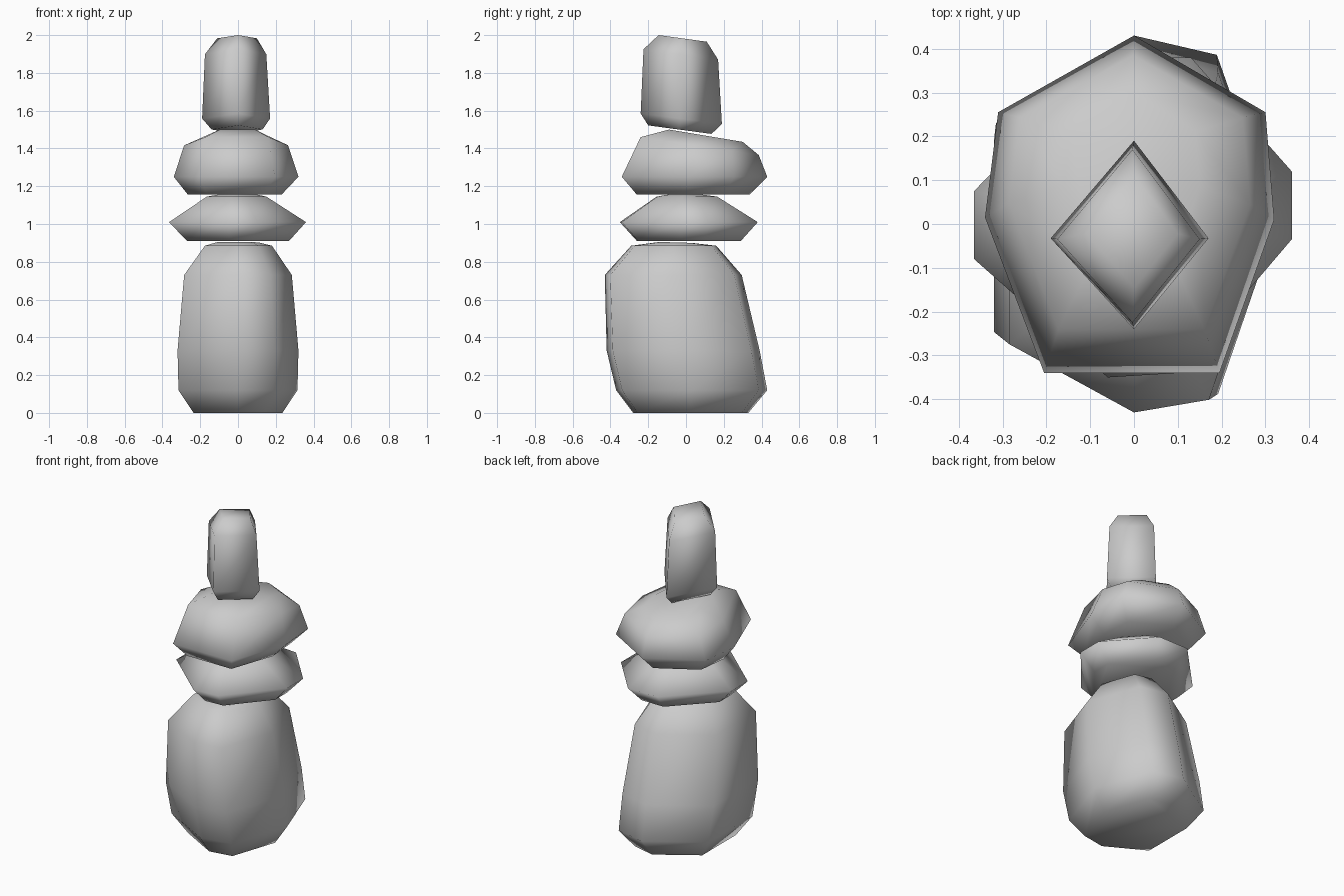
import bpy, bmesh


def stone(name, outline, rings):
    """Loft an outline through rings (x0, x1, y0, y1, z_front, z_back), capping both ends."""
    xs, ys = [p[0] for p in outline], [p[1] for p in outline]
    unit = [((x - min(xs)) / (max(xs) - min(xs)), (y - min(ys)) / (max(ys) - min(ys)))
            for x, y in outline]
    bm = bmesh.new()
    loops = [[bm.verts.new((x0 + u * (x1 - x0), y0 + v * (y1 - y0), za + v * (zb - za)))
              for u, v in unit] for x0, x1, y0, y1, za, zb in rings]
    n = len(outline)
    for low, high in zip(loops, loops[1:]):
        for i in range(n):
            j = (i + 1) % n
            bm.faces.new((low[i], low[j], high[j], high[i]))
    bm.faces.new(loops[0][::-1])
    bm.faces.new(loops[-1])
    bmesh.ops.recalc_face_normals(bm, faces=bm.faces)
    for f in bm.faces:
        f.smooth = True
    mesh = bpy.data.meshes.new(name)
    bm.to_mesh(mesh)
    bm.free()
    obj = bpy.data.objects.new(name, mesh)
    bpy.context.collection.objects.link(obj)
    return obj


# Large leaning base boulder
stone("base_stone",
      [(0, -1), (.6, -.92), (1, 0), (.6, .89), (0, 1), (-1, .5), (-1, -.57)],
      [(-.235, .235, -.28, .33, 0, 0),
       (-.315, .315, -.37, .43, .12, .12),
       (-.32, .32, -.42, .39, .33, .33),
       (-.285, .285, -.43, .295, .73, .73),
       (-.175, .18, -.29, .16, .885, .885),
       (-.11, .11, -.14, .03, .905, .9)])

# Thin flat stone
stone("flat_stone",
      [(.10, -.34), (.36, -.035), (.36, .12), (.13, .38),
       (-.07, .38), (-.365, .075), (-.365, -.08), (-.06, -.35)],
      [(-.27, .27, -.26, .29, .91, .91),
       (-.365, .36, -.35, .38, 1.01, 1.01),
       (-.165, .15, -.155, .165, 1.145, 1.145),
       (-.09, .09, -.07, .09, 1.16, 1.155)])

# Wide stone with a sloping top
stone("wide_stone",
      [(0, .43), (-.31, .255), (-.34, .015), (-.205, -.34),
       (.195, -.34), (.32, .01), (.30, .255)],
      [(-.265, .23, -.26, .335, 1.155, 1.155),
       (-.34, .32, -.34, .43, 1.25, 1.25),
       (-.285, .265, -.24, .385, 1.46, 1.365),
       (-.16, .15, -.09, .30, 1.5, 1.435)])

# Upright four-sided stone on top
stone("top_stone",
      [(0, -.235), (.17, -.03), (0, .19), (-.19, -.03)],
      [(-.14, .13, -.20, .135, 1.522, 1.477),
       (-.19, .17, -.24, .19, 1.585, 1.53),
       (-.175, .15, -.225, .17, 1.925, 1.87),
       (-.11, .10, -.145, .11, 2.0, 1.965)])
